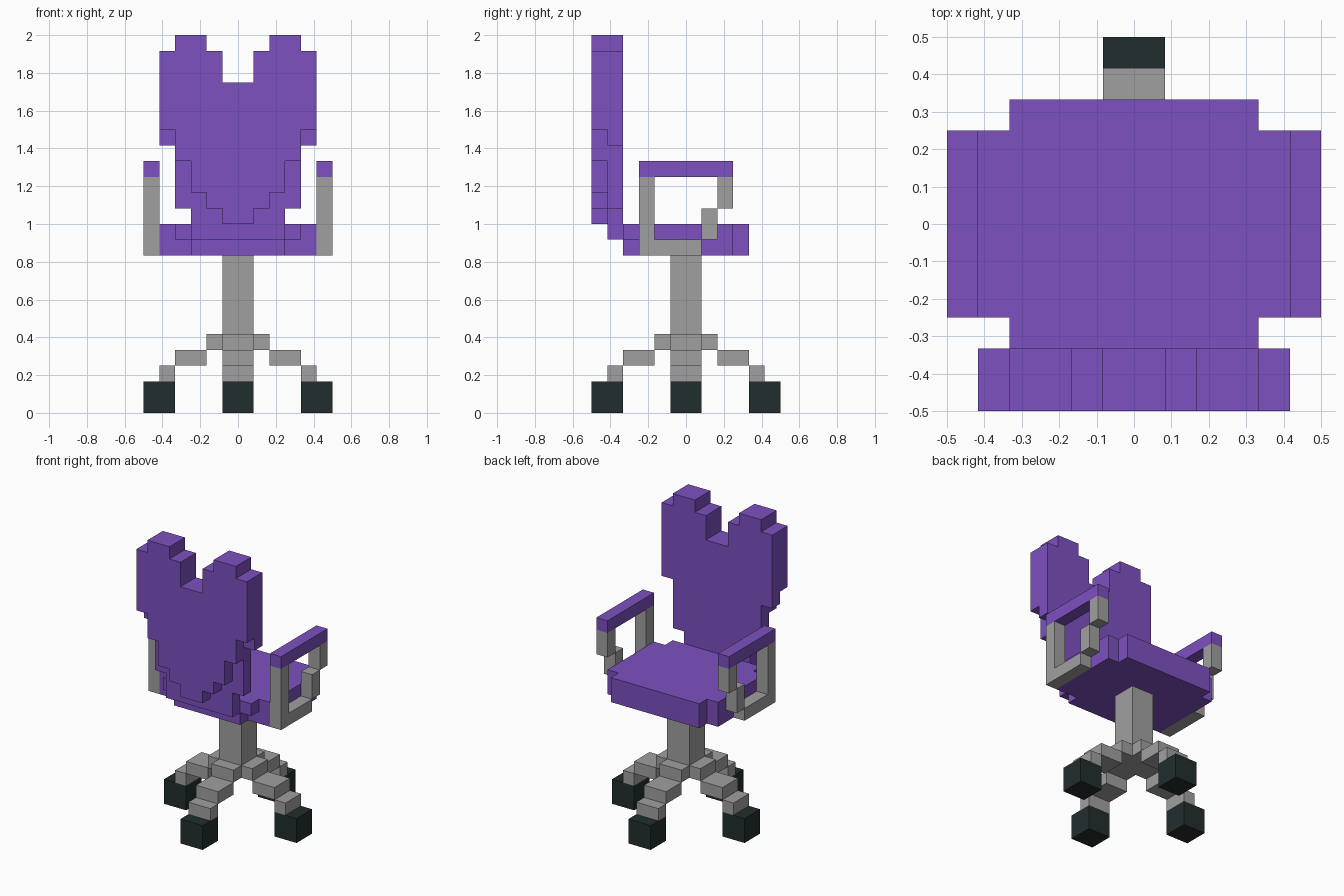
import bpy, bmesh, math
from mathutils import Matrix, Vector

cube = bpy.data.objects.get("Cube")
if cube:
    bpy.data.objects.remove(cube)

U = 1 / 12  # size of one block; all coordinates below are in blocks


def material(name, rgb):
    m = bpy.data.materials.new(name)
    m.use_nodes = True
    m.diffuse_color = (*rgb, 1)
    bsdf = next(n for n in m.node_tree.nodes if n.type == 'BSDF_PRINCIPLED')
    bsdf.inputs["Base Color"].default_value = (*rgb, 1)
    bsdf.inputs["Roughness"].default_value = 0.8
    return m


PURPLE = material("purple fabric", (0.205, 0.082, 0.527))
GREY = material("grey metal", (0.352, 0.352, 0.352))
DARK = material("dark rubber", (0.016, 0.027, 0.027))


def finish(name, bm, mat):
    bmesh.ops.recalc_face_normals(bm, faces=bm.faces)
    bmesh.ops.scale(bm, vec=(U, U, U), verts=bm.verts)
    me = bpy.data.meshes.new(name)
    bm.to_mesh(me)
    bm.free()
    me.materials.append(mat)
    ob = bpy.data.objects.new(name, me)
    bpy.context.collection.objects.link(ob)
    return ob


def slab(name, outline, axis, lo, hi, mat):
    """Extrude a flat outline along an axis from lo to hi."""
    bm = bmesh.new()
    pts = []
    for a, b in outline:
        p = [a, b]
        p.insert(axis, lo)
        pts.append(bm.verts.new(p))
    face = bm.faces.new(pts)
    ext = bmesh.ops.extrude_face_region(bm, geom=[face])
    move = Vector((0, 0, 0))
    move[axis] = hi - lo
    bmesh.ops.translate(bm, vec=move, verts=[v for v in ext["geom"] if isinstance(v, bmesh.types.BMVert)])
    return finish(name, bm, mat)


def mirrored(half):
    """Complete a right-hand half outline with its mirror image."""
    return half + [(-x, y) for x, y in reversed(half) if x != 0]


def boxes(name, specs, mat, turn=0):
    """Join boxes given as (min corner, max corner), turned about z."""
    bm = bmesh.new()
    for lo, hi in specs:
        lo, hi = Vector(lo), Vector(hi)
        mat4 = Matrix.Translation((lo + hi) / 2) @ Matrix.Diagonal((*(hi - lo), 1))
        bmesh.ops.create_cube(bm, size=1, matrix=mat4)
    bmesh.ops.rotate(bm, verts=bm.verts, matrix=Matrix.Rotation(turn, 3, 'Z'))
    return finish(name, bm, mat)


# Backrest: two stepped layers sharing a two-pronged top
prongs = [(5, 23), (4, 23), (4, 24), (2, 24), (2, 23), (1, 23), (1, 21)]
outer = [(1, 12), (1, 13), (2, 13), (2, 14), (3, 14), (3, 16), (4, 16), (4, 18), (5, 18)]
inner = [(3, 11), (3, 13), (4, 13), (4, 17), (5, 17)]
slab("backrest_outer", mirrored(outer + prongs), 1, -6, -5, PURPLE)
slab("backrest_inner", mirrored(inner + prongs), 1, -5, -4, PURPLE)

# Seat cushion: lower layer is narrower next to the backrest
front = [(5, -3), (5, 3), (4, 3), (4, 4)]
slab("seat_top", mirrored([(4, -4), (4, -3)] + front), 2, 11, 12, PURPLE)
slab("seat_bottom", mirrored([(3, -4), (3, -3)] + front), 2, 10, 11, PURPLE)

# Armrests: stepped frame with a padded top
frame_low = [(-3, 10), (1, 10), (1, 11), (-2, 11), (-2, 15), (-3, 15)]
for side, x in (("left", 5), ("right", -6)):
    slab(side + "_arm_frame", frame_low, 0, x, x + 1, GREY)
    boxes(side + "_arm_support", [((x, 1, 11), (x + 1, 2, 13)),
                                  ((x, 2, 13), (x + 1, 3, 15))], GREY)
    boxes(side + "_arm_pad", [((x, -3, 15), (x + 1, 3, 16))], PURPLE)

# Central column
boxes("column", [((-1, -1, 4), (1, 1, 10))], GREY)

# Four stepped legs with wheels
for i, side in enumerate(("left", "back", "right", "front")):
    turn = i * math.pi / 2
    boxes(side + "_leg", [((1, -1, 4), (2, 1, 5)),
                          ((2, -1, 3), (4, 1, 4)),
                          ((4, -1, 2), (5, 1, 3))], GREY, turn)
    boxes(side + "_wheel", [((4, -1, 0), (6, 1, 2))], DARK, turn)
